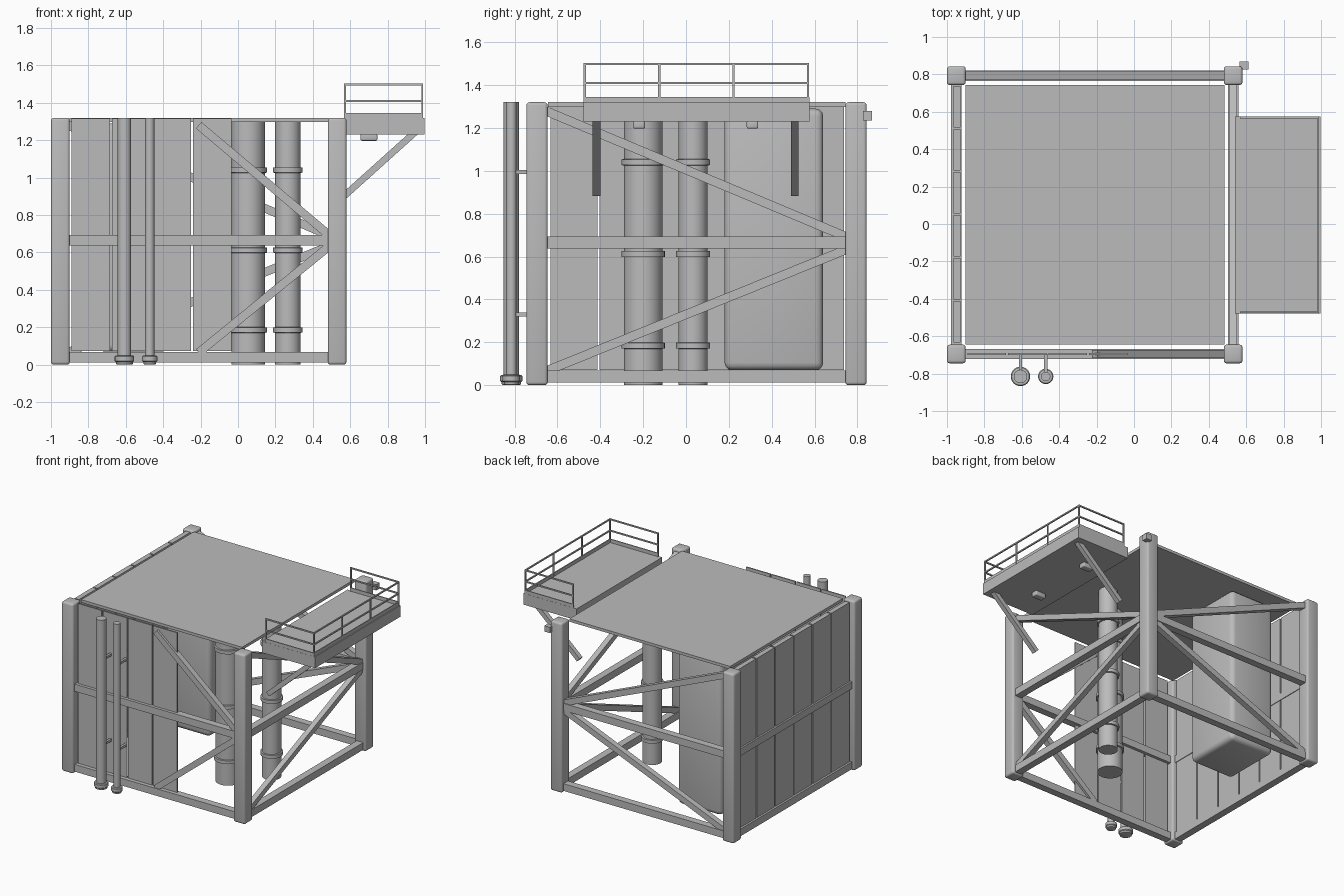
import bpy, bmesh, math
from mathutils import Vector

cube = bpy.data.objects.get("Cube")
if cube:
    bpy.data.objects.remove(cube, do_unlink=True)

grey = bpy.data.materials.new("steel grey")
grey.use_nodes = True
grey.diffuse_color = (0.5, 0.5, 0.5, 1)
grey.node_tree.nodes["Principled BSDF"].inputs["Base Color"].default_value = (0.5, 0.5, 0.5, 1)


def finish(name, bm):
    mesh = bpy.data.meshes.new(name)
    bmesh.ops.recalc_face_normals(bm, faces=bm.faces)
    bm.to_mesh(mesh)
    bm.free()
    mesh.materials.append(grey)
    obj = bpy.data.objects.new(name, mesh)
    bpy.context.collection.objects.link(obj)
    return obj


def smooth(obj):
    bpy.ops.object.select_all(action="DESELECT")
    obj.select_set(True)
    bpy.context.view_layer.objects.active = obj
    bpy.ops.object.shade_smooth_by_angle(angle=math.radians(35))


def box(name, x, y, z, bevel=0):
    """Box from (min, max) ranges."""
    bm = bmesh.new()
    bmesh.ops.create_cube(bm, size=1)
    for v in bm.verts:
        for i, r in enumerate((x, y, z)):
            v.co[i] = (r[0] + r[1]) / 2 + v.co[i] * (r[1] - r[0])
    if bevel:
        bmesh.ops.bevel(bm, geom=bm.edges[:], offset=bevel, segments=3,
                        profile=0.5, affect="EDGES")
    obj = finish(name, bm)
    if bevel:
        smooth(obj)
    return obj


def bar(name, a, b, size):
    """Square bar between two points, kept upright."""
    a, b = Vector(a), Vector(b)
    d = (b - a).normalized()
    side = d.cross(Vector((0, 0, 1))).normalized()
    up = side.cross(d)
    h = size / 2
    bm = bmesh.new()
    rings = [[bm.verts.new(p + side * s * h + up * t * h)
              for s, t in ((-1, -1), (1, -1), (1, 1), (-1, 1))] for p in (a, b)]
    bm.faces.new(rings[0])
    bm.faces.new(rings[1])
    for i in range(4):
        j = (i + 1) % 4
        bm.faces.new((rings[0][i], rings[0][j], rings[1][j], rings[1][i]))
    return finish(name, bm)


def turned(name, x, y, profile, sides=32):
    """Closed solid turned about a vertical axis from (radius, z) points."""
    bm = bmesh.new()
    rings = [[bm.verts.new((x + r * math.cos(2 * math.pi * i / sides),
                            y + r * math.sin(2 * math.pi * i / sides), z))
              for i in range(sides)] for r, z in profile]
    for low, high in zip(rings, rings[1:]):
        for i in range(sides):
            j = (i + 1) % sides
            bm.faces.new((low[i], low[j], high[j], high[i]))
    bm.faces.new(rings[0])
    bm.faces.new(rings[-1])
    smooth(finish(name, bm))


LEFT, RIGHT, FRONT, BACK, TOP = -0.95, 0.53, -0.695, 0.793, 1.32
IN = 0.04   # beams start inside the posts

# Corner posts
for x in (LEFT, RIGHT):
    for y in (FRONT, BACK):
        box("corner_post", (x - 0.05, x + 0.05), (y - 0.05, y + 0.05), (0, TOP), 0.015)

# Horizontal frame beams at the base and middle
for z in (0.04, 0.665):
    for y in (FRONT, BACK):
        bar("cross_beam", (LEFT + IN, y, z), (RIGHT - IN, y, z), 0.056)
    for x in (LEFT, RIGHT):
        bar("side_beam", (x, FRONT + IN, z), (x, BACK - IN, z), 0.056)

# Diagonal braces meeting at mid height
for near, far in ((0.69, 1.28), (0.635, 0.065)):
    bar("front_brace", (RIGHT - IN, FRONT, near), (-0.21, FRONT, far), 0.045)
    bar("back_brace", (RIGHT - IN, BACK, near), (LEFT + IN, BACK, far), 0.045)
    bar("side_brace", (RIGHT, BACK - IN, near), (RIGHT, FRONT + IN, far), 0.042)

# Roof
box("roof", (-0.9, 0.485), (-0.643, 0.743), (1.298, TOP))

# Wall panels with narrow gaps
for i in range(6):
    y = -0.633 + i * 0.23
    box("left_wall_panel", (-0.965, -0.927), (y, y + 0.22), (0.07, 1.31))
for i in range(4):
    x = -0.89 + i * 0.2165
    box("front_wall_panel", (x, x + 0.206), (FRONT - 0.005, FRONT + 0.005), (0.072, 1.315))

# Large inner cabinet
box("inner_cabinet", (-0.75, -0.37), (0.18, 0.64), (0.07, 1.29), 0.035)

# Vertical ducts with collars
for x, y, r in ((0.055, -0.2, 0.09), (0.267, 0.033, 0.068)):
    profile = [(r, 0)]
    for z in (0.185, 0.612, 1.04):
        profile += [(r, z - 0.015), (r + 0.011, z - 0.013),
                    (r + 0.011, z + 0.013), (r, z + 0.015)]
    turned("duct", x, y, profile + [(r, TOP)])

# Outside pipes with foot flanges and wall brackets
for x, r in ((-0.607, 0.036), (-0.472, 0.025)):
    f = r + 0.016
    turned("outside_pipe", x, -0.815,
           [(r, 0), (f - 0.008, 0.003), (f - 0.006, 0.015), (f, 0.02), (f, 0.043),
            (f - 0.005, 0.048), (r, 0.049), (r, TOP)], 24)
    for z in (0.33, 0.995):
        bar("pipe_bracket", (x, -0.8, z), (x, FRONT, z), 0.018)

# Side platform with toe boards
PX, PY, EDGE = (0.54, 0.997), (-0.478, 0.575), 0.985
box("platform", PX, PY, (1.23, 1.318))
for y in (PY[0] + 0.005, PY[1] - 0.005):
    box("end_toe_board", (0.57, EDGE), (y - 0.004, y + 0.004), (1.31, 1.345))
box("outer_toe_board", (EDGE - 0.004, EDGE + 0.004), PY, (1.31, 1.345))

# Guard rails on the three open sides
ends = (PY[0] + 0.006, PY[1] - 0.006)
for z in (1.41, 1.498):
    bar("outer_rail", (EDGE, ends[0], z), (EDGE, ends[1], z), 0.01)
    for y in ends:
        bar("end_rail", (0.57, y, z), (EDGE, y, z), 0.01)
spots = [(0.573, y) for y in ends]
spots += [(EDGE, ends[0] + (ends[1] - ends[0]) * i / 3) for i in range(4)]
for x, y in spots:
    box("rail_post", (x - 0.005, x + 0.005), (y - 0.005, y + 0.005), (1.31, 1.503))

# Struts and lamps below the platform
for y in (-0.418, 0.507):
    bar("platform_strut", (0.955, y, 1.25), (0.56, y, 0.895), 0.036)
for y in (-0.218, 0.31):
    box("under_lamp", (0.655, 0.745), (y - 0.027, y + 0.027), (1.197, 1.235), 0.008)

# Small fixture on the back post
box("post_fixture", (0.565, 0.613), (0.825, 0.868), (1.235, 1.28))
